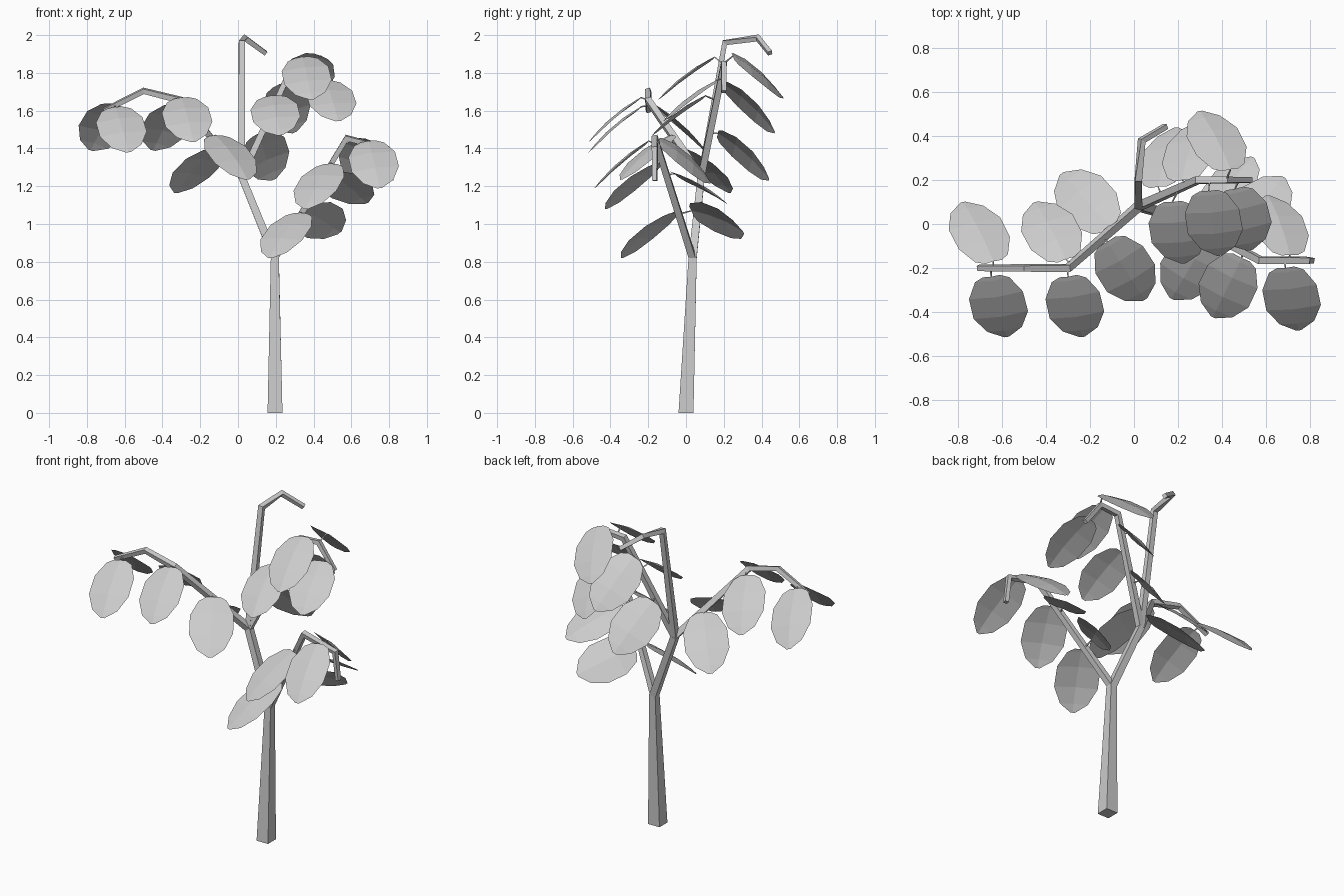
import bpy
import bmesh
from mathutils import Vector, geometry

cube = bpy.data.objects.get("Cube")
if cube:
    bpy.data.objects.remove(cube, do_unlink=True)

grey = bpy.data.materials.new("plain_grey")
grey.use_nodes = True
grey.diffuse_color = (0.6, 0.6, 0.6, 1)
grey.node_tree.nodes["Principled BSDF"].inputs["Base Color"].default_value = (0.6, 0.6, 0.6, 1)


def finish(name, bm):
    mesh = bpy.data.meshes.new(name)
    bm.to_mesh(mesh)
    bm.free()
    mesh.materials.append(grey)
    obj = bpy.data.objects.new(name, mesh)
    bpy.context.collection.objects.link(obj)
    return obj


def limb(name, path, widths, upright=False):
    """Tapered four-sided limb swept along a bent path."""
    pts = [Vector(p) for p in path]
    bm = bmesh.new()
    rings = []
    u = Vector((0, 1, 0))
    for i, p in enumerate(pts):
        before = (p - pts[i - 1]).normalized() if i else Vector()
        after = (pts[i + 1] - p).normalized() if i < len(pts) - 1 else Vector()
        t = (before + after).normalized()
        if upright and i == 0:
            t = Vector((0, 0, 1))
        u = (u - t * u.dot(t)).normalized()
        v = t.cross(u)
        w = widths[i] / 2
        rings.append([bm.verts.new(p + u * a * w + v * b * w)
                      for a, b in ((1, 1), (-1, 1), (-1, -1), (1, -1))])
    for low, high in zip(rings, rings[1:]):
        for k in range(4):
            n = (k + 1) % 4
            bm.faces.new((low[k], low[n], high[n], high[k]))
    bm.faces.new(rings[0][::-1])
    bm.faces.new(rings[-1])
    bmesh.ops.recalc_face_normals(bm, faces=bm.faces)
    return finish(name, bm)


# Position along the midrib, half width
LEAF_PROFILE = [(0, 0.04), (0.06, 0.08), (0.3, 0.125), (0.62, 0.126), (0.87, 0.08), (1, 0.012)]


def leaf(name, base, tip, tilt, side):
    """Arched, slightly folded blade; tilt is the sideways lean of its upper face."""
    base, tip = Vector(base), Vector(tip)
    axis = tip - base
    a = axis.normalized()
    n = Vector((tilt, side * 0.62, 0.75))
    n = (n - a * n.dot(a)).normalized()
    w = a.cross(n)
    bm = bmesh.new()
    rows = []
    for t, half in LEAF_PROFILE:
        mid = base + axis * t + n * 0.08 * t * (1 - t)
        rows.append([bm.verts.new(mid + w * half * s - n * 0.1 * half * abs(s))
                     for s in (-1, 0, 1)])
    for r, q in zip(rows, rows[1:]):
        for k in range(2):
            bm.faces.new((r[k], r[k + 1], q[k + 1], q[k]))
    bmesh.ops.recalc_face_normals(bm, faces=bm.faces)
    return finish(name, bm)


def nearest_on(path, point):
    best = None
    for p, q in zip(path, path[1:]):
        p, q = Vector(p), Vector(q)
        f = geometry.intersect_point_line(point, p, q)[1]
        hit = p.lerp(q, min(max(f, 0), 1))
        if best is None or (hit - point).length < (best - point).length:
            best = hit
    return best


# Trunk and limbs
FORK = (0.195, 0.035, 0.82)
KNOT = (0.02, 0.08, 1.25)
limb("trunk", [(0.196, 0, 0), FORK, KNOT], [0.079, 0.043, 0.038], True)

branches = {
    "right_branch": [KNOT, (-0.3, -0.2, 1.655), (-0.5, -0.2, 1.705), (-0.71, -0.2, 1.6)],
    "left_lower_branch": [FORK, (0.575, -0.165, 1.455), (0.79, -0.165, 1.4), (0.81, -0.165, 1.23)],
    "left_upper_branch": [KNOT, (0.29, 0.2, 1.84), (0.42, 0.2, 1.85), (0.53, 0.2, 1.7)],
    "top_branch": [KNOT, (0.02, 0.205, 1.96), (0.035, 0.38, 1.985), (0.145, 0.445, 1.905)],
}
for name, path in branches.items():
    limb(name, path, [0.036, 0.032, 0.028, 0.024])

# Leaves: base, tip, tilt, side (-1 front, 1 back)
leaves = {
    "right_branch": [
        ((-0.12, -0.08, 1.47), (0.05, -0.345, 1.235), 0.3, -1),
        ((-0.3, -0.24, 1.67), (-0.235, -0.515, 1.435), 0, -1),
        ((-0.65, -0.24, 1.62), (-0.58, -0.515, 1.38), 0, -1),
        ((-0.11, -0.01, 1.4), (-0.33, 0.23, 1.165), -0.4, 1),
        ((-0.31, -0.16, 1.63), (-0.45, 0.1, 1.39), -0.05, 1),
        ((-0.64, -0.17, 1.63), (-0.78, 0.1, 1.39), 0.08, 1),
    ],
    "left_lower_branch": [
        ((0.33, -0.07, 1.06), (0.17, -0.34, 0.82), -0.33, -1),
        ((0.49, -0.155, 1.32), (0.36, -0.425, 1.08), -0.3, -1),
        ((0.69, -0.2, 1.44), (0.75, -0.485, 1.19), -0.03, -1),
        ((0.34, 0.03, 1.07), (0.54, 0.305, 0.955), -0.4, 1),
        ((0.48, -0.06, 1.265), (0.68, 0.215, 1.11), 0.06, 1),
        ((0.71, -0.14, 1.44), (0.61, 0.13, 1.22), 0.3, 1),
    ],
    "left_upper_branch": [
        ((0.175, 0.1, 1.68), (0.225, -0.18, 1.47), -0.05, -1),
        ((0.34, 0.15, 1.885), (0.39, -0.145, 1.66), -0.03, -1),
        ((0.46, 0.16, 1.76), (0.53, -0.12, 1.545), 0.08, -1),
        ((0.11, 0.17, 1.48), (0.19, 0.44, 1.235), -0.4, 1),
        ((0.22, 0.2, 1.74), (0.3, 0.47, 1.485), -0.35, 1),
        ((0.44, 0.25, 1.89), (0.3, 0.515, 1.67), 0.2, 1),
    ],
}
for name, group in leaves.items():
    for i, (base, tip, tilt, side) in enumerate(group, 1):
        leaf(f"{name}_leaf_{i}", base, tip, tilt, side)
        root = nearest_on(branches[name], Vector(base))
        limb(f"{name}_stalk_{i}", [root, base], [0.008, 0.005])
